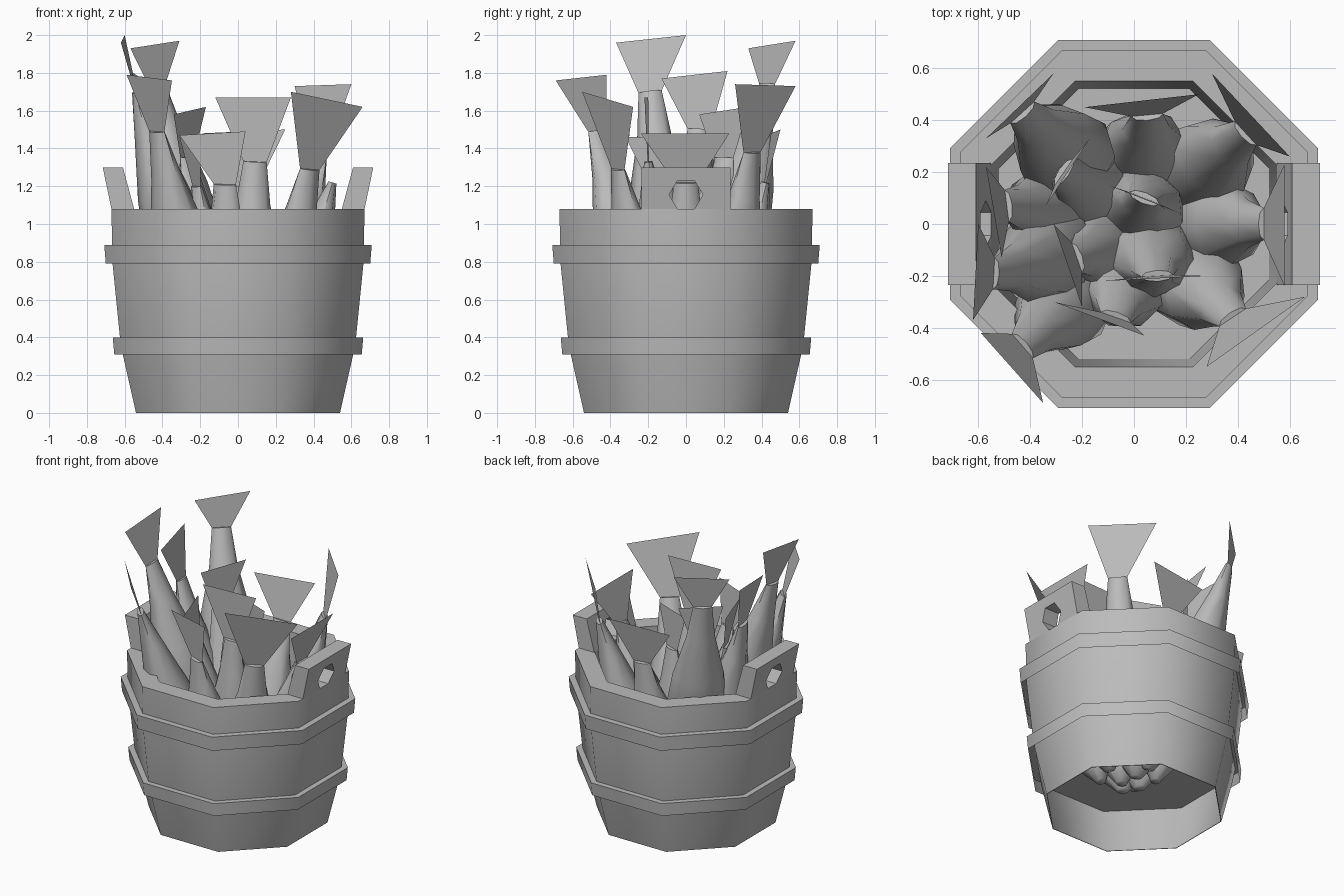
import bpy, bmesh, math
from mathutils import Vector

cube = bpy.data.objects.get("Cube")
if cube:
    bpy.data.objects.remove(cube)

grey = bpy.data.materials.new("plain grey")
grey.use_nodes = True
grey.diffuse_color = (0.5, 0.5, 0.5, 1)
grey.node_tree.nodes["Principled BSDF"].inputs["Base Color"].default_value = (0.5, 0.5, 0.5, 1)


def loft(name, rings, ends="capped", angle=50, fin=None):
    """Skin a list of point rings; ends are capped, open, or joined last to first."""
    bm = bmesh.new()
    loops = [[bm.verts.new(p) for p in ring] for ring in rings]
    pairs = list(zip(loops, loops[1:]))
    if ends == "joined":
        pairs.append((loops[-1], loops[0]))
    elif ends == "capped":
        bm.faces.new(loops[0])
        bm.faces.new(loops[-1])
    for a, b in pairs:
        n = len(a)
        for i in range(n):
            j = (i + 1) % n
            bm.faces.new((a[i], a[j], b[j], b[i]))
    bmesh.ops.recalc_face_normals(bm, faces=bm.faces[:])
    if fin:
        bm.faces.new([bm.verts.new(p) for p in fin])
    mesh = bpy.data.meshes.new(name)
    bm.to_mesh(mesh)
    bm.free()
    mesh.materials.append(grey)
    obj = bpy.data.objects.new(name, mesh)
    bpy.context.collection.objects.link(obj)
    bpy.ops.object.select_all(action='DESELECT')
    obj.select_set(True)
    bpy.context.view_layer.objects.active = obj
    bpy.ops.object.shade_smooth_by_angle(angle=math.radians(angle))
    return obj


def octagon(apothem, z):
    r = apothem / math.cos(math.pi / 8)
    angles = [math.pi / 8 + k * math.pi / 4 for k in range(8)]
    return [(r * math.cos(a), r * math.sin(a), z) for a in angles]


# Bucket wall with a raised floor, from under the floor, around the outside, to the floor top
wall = [(0.6, 0.33), (0.536, 0), (0.54, 0), (0.61, 0.31), (0.625, 0.4),
        (0.665, 0.8), (0.67, 1.08), (0.55, 1.08), (0.52, 0.35)]
loft("bucket_wall", [octagon(a, z) for a, z in wall])

# Bands: outer face and top ledge
for name, low, high, out in (("lower_band", 0.31, 0.4, 0.655), ("upper_band", 0.79, 0.89, 0.7)):
    section = [(out, low), (out + 0.008, high), (out - 0.04, high)]
    loft(name, [octagon(a, z) for a, z in section], ends="open")

# Handles: leaning plates with a six-sided hole
edge = [(0.235, 1.155), (0.235, 1.3), (-0.235, 1.3), (-0.235, 1.155), (-0.235, 1.08), (0.235, 1.08)]
hole = [(0.09 * math.cos(k * math.pi / 3), 1.155 + 0.087 * math.sin(k * math.pi / 3)) for k in range(6)]
for name, side in (("left_handle", 1), ("right_handle", -1)):
    def plate(outline, base, lean):
        return [(side * (base + lean * (z - 1.08)), y, z) for y, z in outline]
    loft(name, [plate(edge, 0.67, 0.21), plate(hole, 0.67, 0.21),
                plate(hole, 0.55, 0.27), plate(edge, 0.55, 0.27)], ends="joined", angle=30)


def fish(name, tip_a, tip_b, root):
    """Head-down fish: tail fin from two tips to the root, body running down into the bucket."""
    tip_a, tip_b, root = Vector(tip_a), Vector(tip_b), Vector(root)
    length = min(1.2, root.z - 0.2)
    head = Vector((root.x * 0.4, root.y * 0.4, root.z - length))
    axis = (head - root).normalized()
    wide = tip_b - tip_a
    wide = (wide - axis * wide.dot(axis)).normalized()
    thick = axis.cross(wide)
    # fraction of length, half width, thickness ratio
    shape = [(0, 0.062, 0.35), (0.2, 0.092, 0.8), (0.45, 0.165, 0.85),
             (0.68, 0.195, 0.9), (0.88, 0.13, 0.9), (1, 0.04, 0.8)]
    rings = []
    for t, r, flat in shape:
        c = root.lerp(head, t)
        rings.append([c + wide * r * math.cos(k * math.pi / 4) + thick * r * flat * math.sin(k * math.pi / 4)
                      for k in range(8)])
    fin = [tip_a, tip_b, root + wide * 0.062, root - wide * 0.062]
    loft(name, rings, angle=65, fin=fin)


# Fish, named by where they stand
fish("fish_back_right", (-0.57, 0.33, 1.93), (-0.31, 0.58, 1.97), (-0.43, 0.43, 1.74))
fish("fish_right_tall", (-0.62, -0.37, 1.96), (-0.6, 0, 2), (-0.54, -0.19, 1.7))
fish("fish_front_right", (-0.59, -0.42, 1.79), (-0.35, -0.69, 1.76), (-0.43, -0.47, 1.49))
fish("fish_right_inner", (-0.34, 0.07, 1.58), (-0.17, 0.33, 1.62), (-0.27, 0.2, 1.35))
fish("fish_front", (-0.31, -0.3, 1.47), (0.04, -0.43, 1.49), (-0.07, -0.36, 1.21))
fish("fish_middle_front", (-0.12, -0.22, 1.67), (0.28, -0.2, 1.67), (0.09, -0.2, 1.33))
fish("fish_front_left", (0.28, -0.55, 1.7), (0.66, -0.28, 1.62), (0.38, -0.36, 1.29))
fish("fish_back_left", (0.3, 0.58, 1.73), (0.6, 0.26, 1.74), (0.43, 0.35, 1.38))
fish("fish_right", (-0.51, -0.13, 1.77), (-0.57, 0.22, 1.81), (-0.49, 0.07, 1.5))
fish("fish_left", (0.58, -0.24, 1.48), (0.58, 0.23, 1.48), (0.5, 0, 1.22))
fish("fish_back", (-0.19, 0.45, 1.48), (0.25, 0.5, 1.5), (0.05, 0.42, 1.22))
fish("fish_middle", (-0.1, 0.15, 1.46), (0.18, 0.04, 1.46), (0.04, 0.1, 1.2))
fish("fish_middle_right", (-0.31, 0, 1.46), (-0.2, -0.32, 1.46), (-0.22, -0.13, 1.2))
